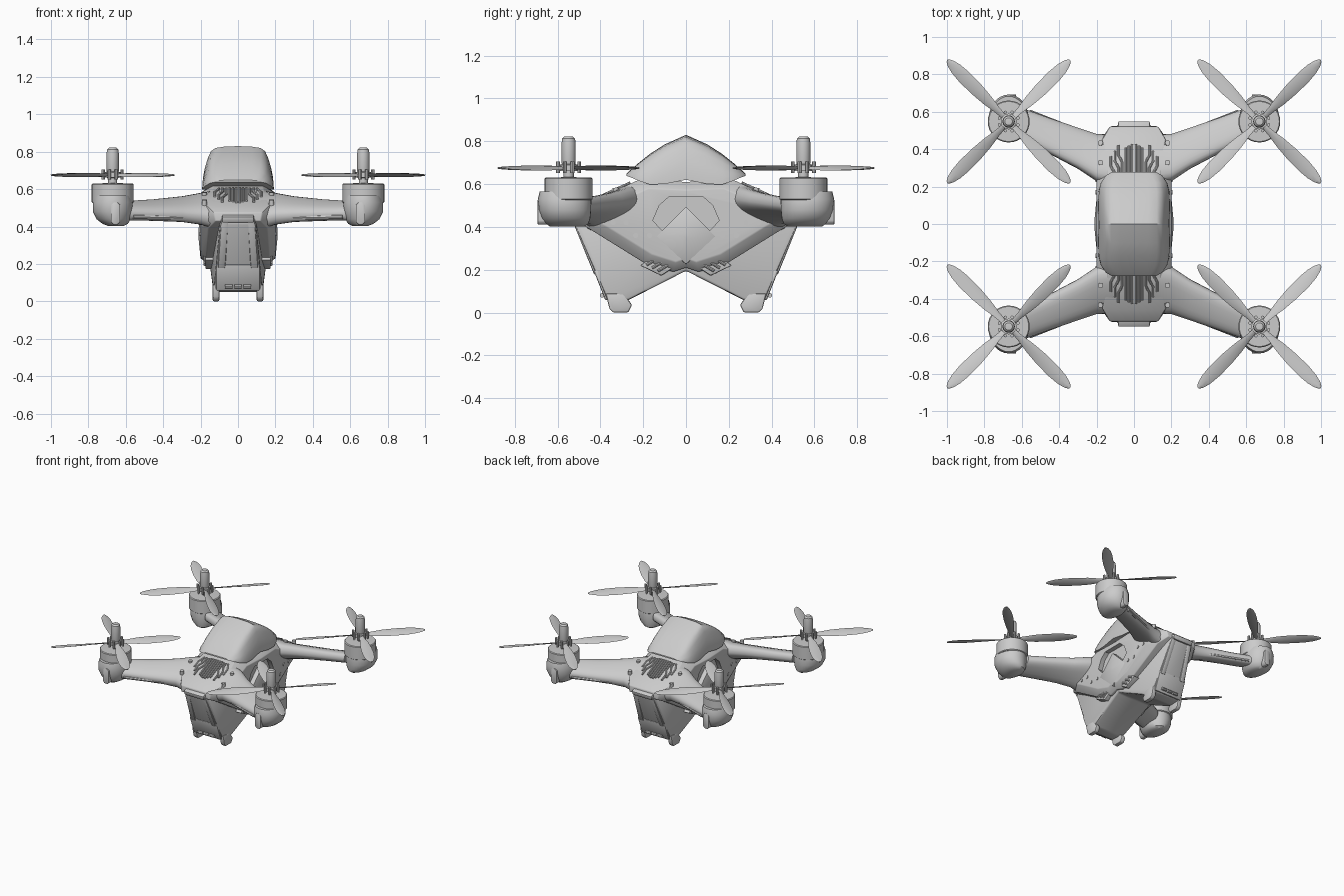
import bpy, bmesh
from math import sin, cos, pi
from mathutils import Vector as V

if "Cube" in bpy.data.objects:
    bpy.data.objects.remove(bpy.data.objects["Cube"])


def finish(name, bm, mirror="", bevel=0):
    bmesh.ops.recalc_face_normals(bm, faces=bm.faces)
    me = bpy.data.meshes.new(name)
    bm.to_mesh(me)
    bm.free()
    ob = bpy.data.objects.new(name, me)
    bpy.context.collection.objects.link(ob)
    if bevel:
        b = ob.modifiers.new("bevel", 'BEVEL')
        b.width, b.segments, b.limit_method = bevel, 2, 'ANGLE'
    if mirror:
        m = ob.modifiers.new("mirror", 'MIRROR')
        m.use_axis = ("x" in mirror, "y" in mirror, False)
        m.use_mirror_merge = False
    return ob


def add_loft(bm, rings):
    vs = [[bm.verts.new(p) for p in r] for r in rings]
    n = len(vs[0])
    for a, b in zip(vs, vs[1:]):
        for i in range(n):
            bm.faces.new((a[i], a[(i + 1) % n], b[(i + 1) % n], b[i]))
    bm.faces.new(vs[0])
    bm.faces.new(vs[-1])


def loft(name, rings, mirror="", bevel=0):
    bm = bmesh.new()
    add_loft(bm, rings)
    return finish(name, bm, mirror, bevel)


def both(half):
    return half + [(-p[0], *p[1:]) for p in reversed(half) if p[0] != 0]


def oval(c, u, v, n=20, e=1.0):
    f = lambda t: abs(t) ** e * (1 if t >= 0 else -1)
    return [V(c) + V(u) * f(cos(2 * pi * i / n)) + V(v) * f(sin(2 * pi * i / n)) for i in range(n)]


def lathe(name, c, prof, mirror="xy", n=32):
    return loft(name, [oval((c[0], c[1], z), (r, 0, 0), (0, r, 0), n) for r, z in prof], mirror)


def rod(bm, pts, r, n=8):
    pts = [V(p) for p in pts]
    d = (pts[-1] - pts[0]).normalized()
    u = d.orthogonal().normalized()
    w = d.cross(u)
    add_loft(bm, [oval(p, u * r, w * r, n) for p in pts])


def bar(name, a, b, hx, h, mirror="xy", bevel=0.008):
    d = (V(b) - V(a)).normalized()
    n = V((0, -d.z, d.y)).normalized() * h
    x = V((hx, 0, 0))
    return loft(name, [[V(p) + x + n, V(p) - x + n, V(p) - x - n, V(p) + x - n] for p in (a, b)], mirror, bevel)


# Faceted main body: rim profile plus a flat inset flank on each side
rim = both([(0, .61, .16), (.22, .62, .13), (.46, .51, .165), (.52, .475, .13), (.525, .43, .12),
            (.45, .39, .16), (.20, .235, .17), (.06, .19, .165), (0, .21, .165)])
flank = lambda x: [V((x, y * .8, .42 + (z - .42) * .8)) for y, z, w in rim]
body = loft("body", [flank(-.2), [V((-w, y, z)) for y, z, w in rim],
                     [V((w, y, z)) for y, z, w in rim], flank(.2)], bevel=.012)

# Six-sided recess in each flank
hexa = both([(0, .54), (.08, .54), (.125, .50), (.155, .43), (.10, .37), (0, .33)])
cutter = loft("recess_cutter", [[V((x, y, z)) for y, z in hexa] for x in (.165, .3)], "x")
cutter.hide_render = True
bo = body.modifiers.new("recess", 'BOOLEAN')
bo.object, bo.solver = cutter, 'EXACT'

# Diamond plate over the crossing of the flanks
dia = [(0, .495), (.14, .355), (0, .225), (-.14, .355)]
loft("side_diamond", [[V((x, y * s, .36 + (z - .36) * s)) for y, z in dia]
                      for x, s in ((.15, 1), (.20, 1), (.212, .1))], "x", .004)

# Canopy shell with a crease across the middle
sec = [(1, 0), (.985, .2), (.93, .45), (.84, .72), (.76, .87), (.64, .95), (.4, .985), (0, 1)]
spans = both([(0, .19, .83, .62), (.10, .192, .785, .60), (.17, .19, .74, .598), (.22, .178, .70, .615),
              (.26, .15, .665, .632), (.277, .12, .648, .638)])
spans = sorted(spans)
full = sec + [(-a, b) for a, b in reversed(sec[:-1])]
loft("canopy", [[V((w * a, y, zb + (zt - zb) * b)) for a, b in full] for y, w, zt, zb in spans])

# Two splayed legs in one folded lower shell
leg = both([(0, .50, .12), (.40, .50, .12), (.515, .45, .088), (.525, .42, .095), (.365, .055, .132),
            (.285, .05, .132), (0, .195, .15)])
loft("leg_shell", [[V((s * w, y, z)) for y, z, w in leg] for s in (-1, 1)], bevel=.012)

# Raised frame on the outer face of each leg
bar("leg_rail", (.07, .522, .445), (.088, .415, .18), .02, .014)
bar("leg_top_lip", (0, .545, .435), (0, .49, .455), .085, .018, "y")
bar("leg_lower_panel", (0, .42, .20), (0, .365, .06), .118, .012, "y")
bar("leg_hatch", (0, .50, .40), (0, .455, .29), .04, .012, "y")
bm = bmesh.new()
for x in (-.05, 0, .05):
    rod(bm, [(x - .02, .392, .08), (x + .02, .392, .08)], .011)
finish("leg_lights", bm, "y")

# Feet
foot = [(.27, 0), (.34, 0), (.358, .018), (.375, .09), (.29, .09), (.252, .035)]
loft("foot", [[V((x, y, z)) for y, z in foot] for x in (.1, .135)], "xy", .008)

# Slotted plates at the lower sides
plate = [(.215, .22), (.14, .275), (.02, .235), (.115, .172)]
loft("slot_plate", [[V((x, y, z)) for y, z in plate] for x in (.1, .175)], "xy", .006)
bm = bmesh.new()
for k in (0, 1, 2):
    o = k * .028
    rod(bm, [(.177, .185 - o * .95, .222 - o * .5), (.177, .125 - o * .95, .258 - o * .5)], .007)
finish("slot_ribs", bm, "xy")

# Vent ribs on the sloped deck, outer ones bent outward
deck = lambda x, y: (x, y, .62 - (y - .22) * .458 + .004)
bm = bmesh.new()
for x in (.009, .027, .045):
    rod(bm, [deck(x, .26), deck(x, .43 - x * .5)], .007)
for k in range(3):
    x, y = .062 + k * .02, .40 - k * .03
    rod(bm, [deck(x, .265), deck(x, y - .07), deck(x + .022, y - .03), deck(x + .022, y + .02)], .007)
finish("vent_ribs", bm, "xy")

# Tapered arms, tilted with the deck
arm = [((.10, .34, .49), (0, .135, -.075), (0, .03, .065)),
       ((.20, .355, .495), (0, .122, -.055), (0, .02, .055)),
       ((.30, .405, .493), (0, .107, -.043), (0, .016, .046)),
       ((.45, .47, .488), (0, .094, -.034), (0, .012, .041)),
       ((.60, .535, .485), (0, .084, -.026), (0, .01, .040))]
loft("arm", [oval(c, u, v, 24, .75) for c, u, v in arm], "xy")
bm = bmesh.new()
rod(bm, [(.24, .475, .445), (.56, .60, .452)], .012)
finish("arm_strip", bm, "xy")

# Motor pod, motor, light and propeller hub
MX, MY = .67, .548
pod = [(.565, .67, .565, .095, .118), (.53, .67, .567, .106, .125), (.48, .67, .565, .106, .122),
       (.44, .665, .56, .092, .113), (.415, .657, .555, .068, .1), (.402, .652, .555, .04, .08)]
loft("motor_pod", [oval((x, y, z), (a, 0, 0), (0, b, 0), 32) for z, x, y, a, b in pod], "xy")
lathe("motor", (MX, MY), [(.105, .525), (.112, .53), (.112, .625), (.107, .63), (.03, .632)])
loft("pod_light", [[V((x + dx, y, z)) for x, z in
     ((-.025, -.045), (-.012, -.06), (.012, -.06), (.025, -.045), (.025, .045), (.012, .06), (-.012, .06), (-.025, .045))
     for dx, y, z in [(.655, yy, .47 + z)]] for yy in (.62, .693)], "xy", .006)
lathe("propeller_shaft", (MX, MY), [(.024, .62), (.024, .66), (.042, .662), (.042, .69), (.03, .694)], n=20)
lathe("spinner", (MX, MY), [(.028, .68), (.033, .70), (.033, .79), (.03, .812), (.02, .822), (.008, .823)], n=20)

# Four twisted blades with clamps per rotor
blade = [(.03, .014, .5), (.09, .02, .45), (.16, .031, .38), (.25, .038, .3), (.34, .038, .24),
         (.40, .032, .2), (.44, .021, .16), (.458, .011, .15), (.464, .004, .15)]
bb, bc = bmesh.new(), bmesh.new()
for k in range(4):
    a = pi / 4 + k * pi / 2
    d, s = V((cos(a), sin(a), 0)), V((-sin(a), cos(a), 0))
    rings = []
    for r, w, t in blade:
        c = V((MX, MY, .675)) + d * r
        u, n = s * cos(t) + V((0, 0, sin(t))), V((0, 0, cos(t))) - s * sin(t)
        rings.append(oval(c, u * w, n * min(.004, w), 8))
    add_loft(bb, rings)
    for e in (-.022, .022):
        p = V((MX, MY, 0)) + d * .048 + s * e
        rod(bc, [p + V((0, 0, .652)), p + V((0, 0, .705))], .009)
finish("propeller_blades", bb, "xy")
finish("blade_clamps", bc, "xy")

# Screws on deck and flanks
bm = bmesh.new()
for x, y, z in ((.18, .43, .535), (.18, .325, .575)):
    rod(bm, [(x, y, z - .03), (x, y + .004, z + .008)], .014, 12)
for y, z in ((.17, .36), (.235, .36), (.28, .42), (.34, .42)):
    rod(bm, [(.15, y, z), (.205, y, z)], .012, 12)
finish("screws", bm, "xy")

# Apply modifiers, drop the cutter, smooth
bpy.context.view_layer.update()
bpy.ops.object.select_all(action='SELECT')
cutter.select_set(False)
bpy.context.view_layer.objects.active = body
bpy.ops.object.convert(target='MESH')
bpy.data.objects.remove(cutter)
bpy.ops.object.shade_smooth_by_angle(angle=.6)
